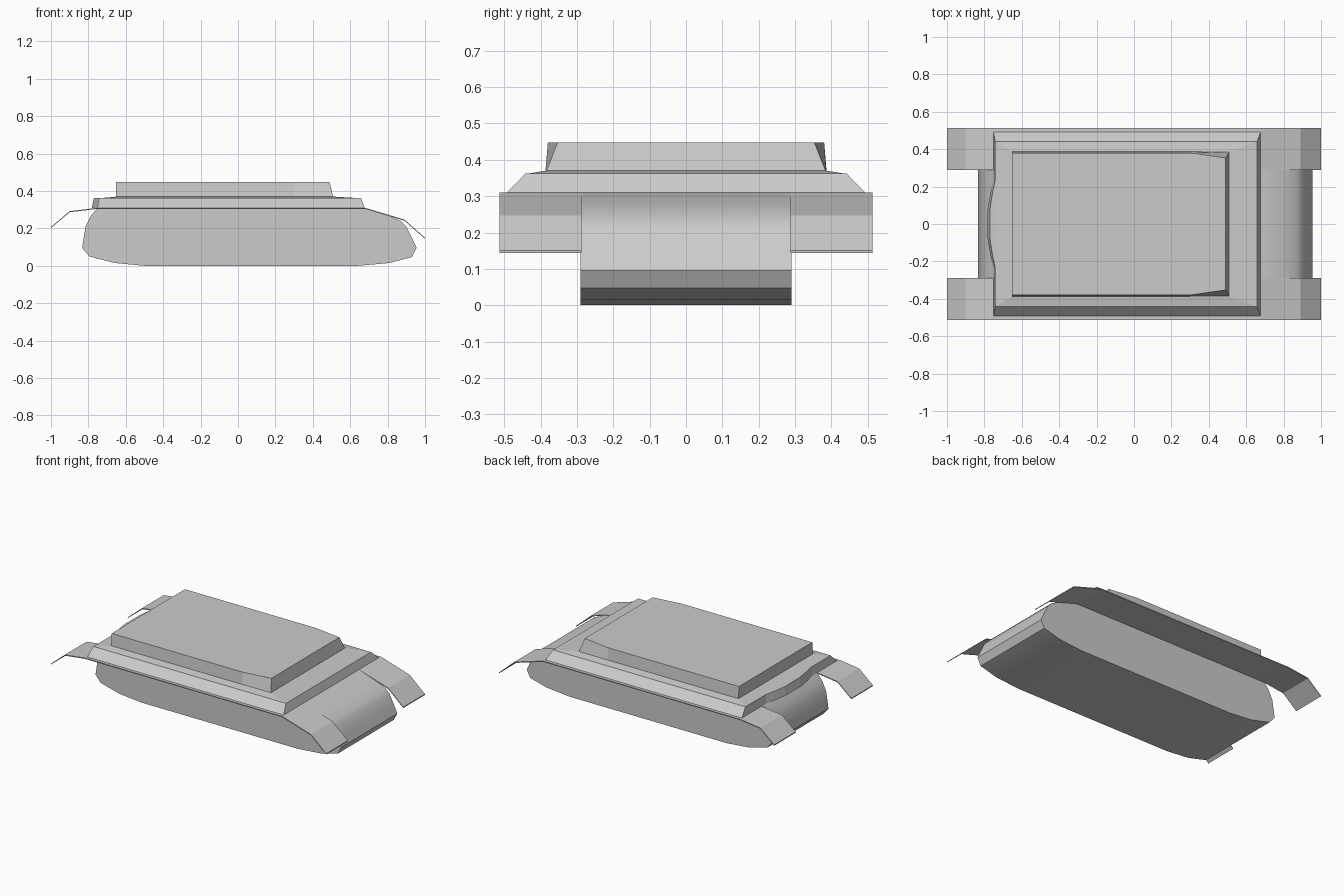
import bpy, bmesh, math

if "Cube" in bpy.data.objects:
    bpy.data.objects.remove(bpy.data.objects["Cube"])


def make(name, verts, faces, smooth=None):
    mesh = bpy.data.meshes.new(name)
    mesh.from_pydata(verts, [], faces)
    bm = bmesh.new()
    bm.from_mesh(mesh)
    bmesh.ops.recalc_face_normals(bm, faces=bm.faces)
    bm.to_mesh(mesh)
    bm.free()
    ob = bpy.data.objects.new(name, mesh)
    bpy.context.collection.objects.link(ob)
    if smooth:
        bpy.ops.object.select_all(action='DESELECT')
        ob.select_set(True)
        bpy.context.view_layer.objects.active = ob
        bpy.ops.object.shade_smooth_by_angle(angle=math.radians(smooth))
    return ob


def loft(name, loops, smooth=None):
    # Closed solid through matching rings of points
    n = len(loops[0])
    verts = [p for ring in loops for p in ring]
    faces = [tuple(range(n)), tuple(range(len(verts) - n, len(verts)))]
    for k in range(len(loops) - 1):
        for i in range(n):
            j = (i + 1) % n
            faces.append((k * n + i, k * n + j, (k + 1) * n + j, (k + 1) * n + i))
    return make(name, verts, faces, smooth)


def extrude_y(name, profile, y0, y1, smooth=None):
    return loft(name, [[(x, y, z) for x, z in profile] for y in (y0, y1)], smooth)


# Lower hull between the fenders
hull = [(-0.5, 0), (0.64, 0), (0.81, 0.015), (0.93, 0.047), (0.955, 0.095),
        (0.93, 0.15), (0.90, 0.21), (0.87, 0.24), (0.80, 0.27), (0.68, 0.31),
        (-0.75, 0.31), (-0.785, 0.27), (-0.815, 0.21), (-0.825, 0.15),
        (-0.833, 0.095), (-0.795, 0.05), (-0.66, 0.015)]
extrude_y("lower_hull", hull, -0.29, 0.29, 32)

# Fenders with bent flaps at both ends
top = [(-1, 0.208), (-0.90, 0.292), (-0.755, 0.31), (0.68, 0.31),
       (0.89, 0.247), (1, 0.15)]
under = [(x, z - 0.006) for x, z in reversed(top)]
for side, label in ((1, "left"), (-1, "right")):
    extrude_y("fender_" + label, top + under, side * 0.288, side * 0.513)


# Upper hull: sloped sides, rear bulge in the middle
def deck_ring(x0, x1, bulge, w, z):
    half = [(x1, w), (x0, w), (x0, 0.235), (x0 - bulge * 0.5, 0.17),
            (x0 - bulge, 0.08)]
    ring = half + [(x, -y) for x, y in reversed(half)]
    return [(x, y, z) for x, y in ring]


loft("upper_hull", [deck_ring(-0.752, 0.678, 0.03, 0.495, 0.308),
                    deck_ring(-0.742, 0.658, 0.028, 0.442, 0.362)])

# Roof rising gently to the cabin
loft("deck_roof", [
    [(s * 0.70 - 0.042, t * 0.442, 0.361) for s, t in ((1, 1), (-1, 1), (-1, -1), (1, -1))],
    [(s * 0.58 - 0.07, t * 0.387, 0.37) for s, t in ((1, 1), (-1, 1), (-1, -1), (1, -1))]])


# Raised cabin with angled front corners
def cabin_ring(xf, yf, w, z):
    half = [(xf, yf), (0.30, w), (-0.652, w)]
    return [(x, y, z) for x, y in half + [(x, -y) for x, y in reversed(half)]]


loft("raised_cabin", [cabin_ring(0.51, 0.386, 0.387, 0.365),
                      cabin_ring(0.49, 0.353, 0.38, 0.448)])
